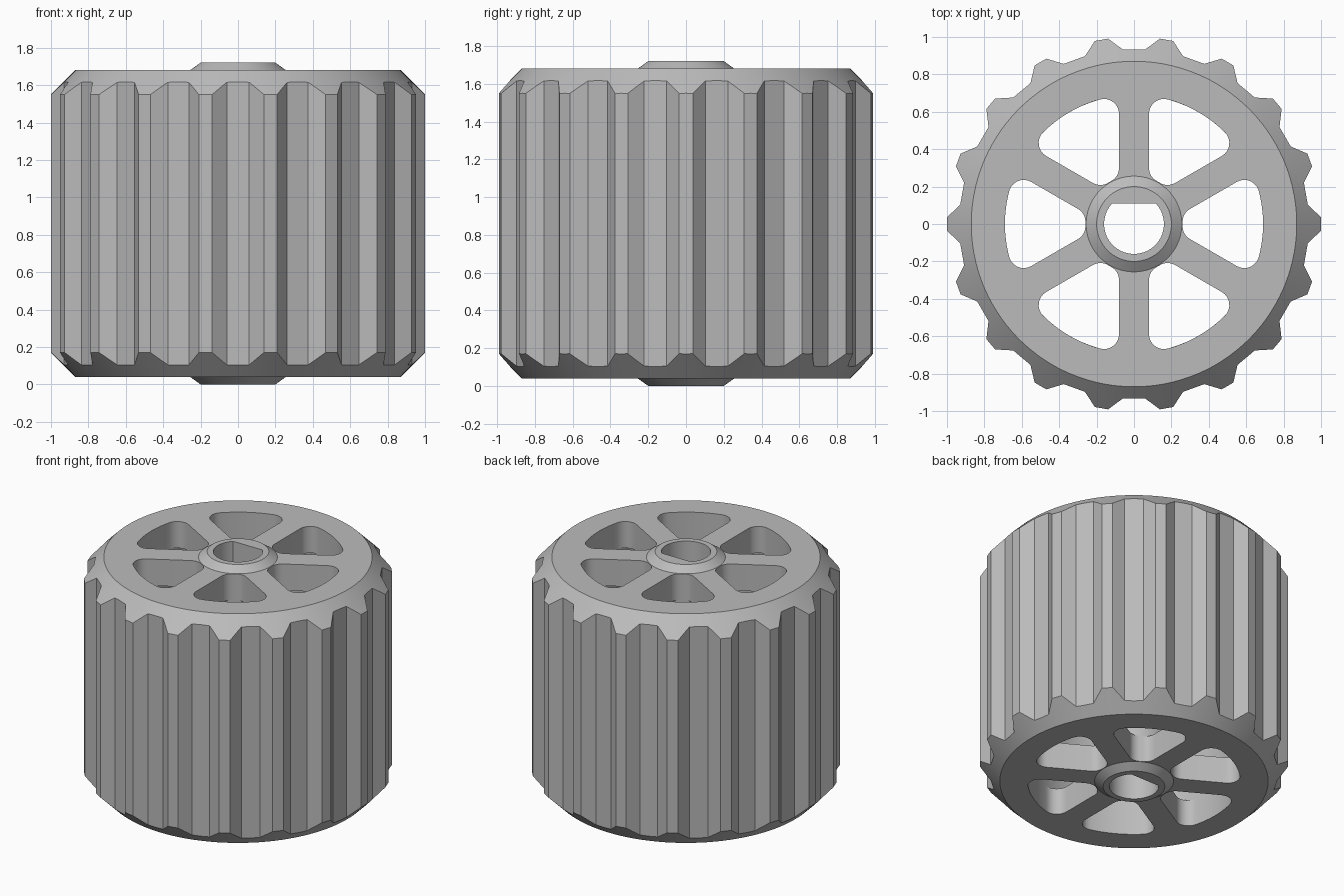
import bpy, bmesh, math
from math import sin, cos, asin, pi, radians, hypot, atan2

cube = bpy.data.objects.get("Cube")
if cube:
    bpy.data.objects.remove(cube, do_unlink=True)

HEIGHT = 1.72          # hub end to hub end
FACE_LO, FACE_HI = 0.04, 1.68
PLATE = 0.19           # thickness of the spoked end plates
FACE_R, DRUM_R, HUB_R = 0.87, 0.69, 0.26
TEETH, SPOKES = 18, 6
SPOKE_HALF, FILLET = 0.08, 0.08

grey = bpy.data.materials.new("plain_grey")
grey.use_nodes = True
grey.diffuse_color = (0.5, 0.5, 0.5, 1)
grey.node_tree.nodes["Principled BSDF"].inputs["Base Color"].default_value = (0.5, 0.5, 0.5, 1)


def finish(obj):
    """Link sharp-edged smooth shading to an object."""
    bpy.ops.object.select_all(action='DESELECT')
    obj.select_set(True)
    bpy.context.view_layer.objects.active = obj
    bpy.ops.object.shade_smooth_by_angle(angle=radians(25))


def loft_ring(name, loops):
    """Skin a closed series of equal-length loops into a ring-shaped solid."""
    bm = bmesh.new()
    rings = [[bm.verts.new(p) for p in loop] for loop in loops]
    n = len(rings[0])
    for a, b in zip(rings, rings[1:] + rings[:1]):
        for i in range(n):
            j = (i + 1) % n
            bm.faces.new((a[i], a[j], b[j], b[i]))
    bmesh.ops.recalc_face_normals(bm, faces=bm.faces)
    mesh = bpy.data.meshes.new(name)
    bm.to_mesh(mesh)
    bm.free()
    mesh.materials.append(grey)
    obj = bpy.data.objects.new(name, mesh)
    bpy.context.collection.objects.link(obj)
    finish(obj)


def circle(r, angles, z):
    return [(r * cos(a), r * sin(a), z) for a in angles]


def arc(cx, cy, r, a0, a1, steps):
    return [(cx + r * cos(a0 + (a1 - a0) * i / steps),
             cy + r * sin(a0 + (a1 - a0) * i / steps)) for i in range(steps + 1)]


# Toothed outline: flat tips and flat valleys joined by sloped flanks
corners = []
for t in range(TEETH):
    for centre, radius, half in ((t, 1.0, 0.036), (t + 0.5, 0.933, 0.06)):
        a = 2 * pi * centre / TEETH
        for s in (-half, half):
            corners.append((radius * cos(a) - s * sin(a), radius * sin(a) + s * cos(a)))
outline = []
for (x0, y0), (x1, y1) in zip(corners, corners[1:] + corners[:1]):
    outline += [(x0, y0), ((x0 + x1) / 2, (y0 + y1) / 2)]
rim_angles = [atan2(y, x) for x, y in outline]

# Rim: 45 degree chamfers cut across the teeth, hollow drum inside
loft_ring("toothed_rim", [
    circle(FACE_R, rim_angles, FACE_HI),
    [(x, y, FACE_HI - (hypot(x, y) - FACE_R)) for x, y in outline],
    [(x, y, FACE_LO + (hypot(x, y) - FACE_R)) for x, y in outline],
    circle(FACE_R, rim_angles, FACE_LO),
    circle(FACE_R, rim_angles, FACE_LO + PLATE),
    circle(DRUM_R, rim_angles, FACE_LO + PLATE),
    circle(DRUM_R, rim_angles, FACE_HI - PLATE),
    circle(FACE_R, rim_angles, FACE_HI - PLATE),
])

# Hub: coned ends and a D-shaped bore
BORE_R, FLAT_Y = 0.16, 0.11
flat = asin(FLAT_Y / BORE_R)
hub_angles = sorted([2 * pi * i / 72 for i in range(72)] + [flat, pi - flat])
bore = [min(BORE_R, FLAT_Y / sin(a)) if sin(a) > 0.1 else BORE_R for a in hub_angles]
NECK_R = HUB_R - 0.004


def bore_loop(z):
    return [(r * cos(a), r * sin(a), z) for r, a in zip(bore, hub_angles)]


loft_ring("hub", [
    bore_loop(HEIGHT),
    circle(0.2, hub_angles, HEIGHT),
    circle(NECK_R, hub_angles, FACE_HI),
    circle(NECK_R, hub_angles, FACE_HI - PLATE),
    circle(HUB_R, hub_angles, FACE_HI - PLATE),
    circle(HUB_R, hub_angles, FACE_LO + PLATE),
    circle(NECK_R, hub_angles, FACE_LO + PLATE),
    circle(NECK_R, hub_angles, FACE_LO),
    circle(0.2, hub_angles, 0),
    bore_loop(0),
])

# Window between two spokes, centred on +x, with filleted corners
half_step = pi / SPOKES
offset = SPOKE_HALF + FILLET
r_out, r_in = DRUM_R - FILLET, HUB_R + FILLET
a_out = half_step - asin(offset / r_out)
a_in = half_step - asin(offset / r_in)
upper = arc(0, 0, DRUM_R, 0, a_out, 8)
upper += arc(r_out * cos(a_out), r_out * sin(a_out), FILLET, a_out, half_step + pi / 2, 8)[1:]
upper += arc(r_in * cos(a_in), r_in * sin(a_in), FILLET, half_step + pi / 2, a_in + pi, 8)
upper.append((HUB_R, 0))
window = upper + [(x, -y) for x, y in reversed(upper[1:-1])]


def end_plate(name, z):
    """Flat disc with the spoke windows and hub hole left open."""
    curve = bpy.data.curves.new(name, 'CURVE')
    curve.dimensions = '2D'
    curve.fill_mode = 'BOTH'
    curve.extrude = PLATE / 2
    loops = [[p[:2] for p in circle(FACE_R, rim_angles, 0)],
             [p[:2] for p in circle(NECK_R, hub_angles, 0)]]
    for k in range(SPOKES):
        c, s = cos(2 * half_step * k), sin(2 * half_step * k)
        loops.append([(x * c - y * s, x * s + y * c) for x, y in window])
    for loop in loops:
        spline = curve.splines.new('POLY')
        spline.points.add(len(loop) - 1)
        for point, (x, y) in zip(spline.points, loop):
            point.co = (x, y, 0, 1)
        spline.use_cyclic_u = True
    curve.materials.append(grey)
    obj = bpy.data.objects.new(name, curve)
    obj.location.z = z
    bpy.context.collection.objects.link(obj)
    bpy.ops.object.select_all(action='DESELECT')
    obj.select_set(True)
    bpy.context.view_layer.objects.active = obj
    bpy.ops.object.convert(target='MESH')
    obj = bpy.context.view_layer.objects.active
    bm = bmesh.new()
    bm.from_mesh(obj.data)
    bmesh.ops.remove_doubles(bm, verts=bm.verts, dist=0.0001)
    bmesh.ops.recalc_face_normals(bm, faces=bm.faces)
    bm.to_mesh(obj.data)
    bm.free()
    finish(obj)


end_plate("top_spoke_plate", FACE_HI - PLATE / 2)
end_plate("bottom_spoke_plate", FACE_LO + PLATE / 2)
